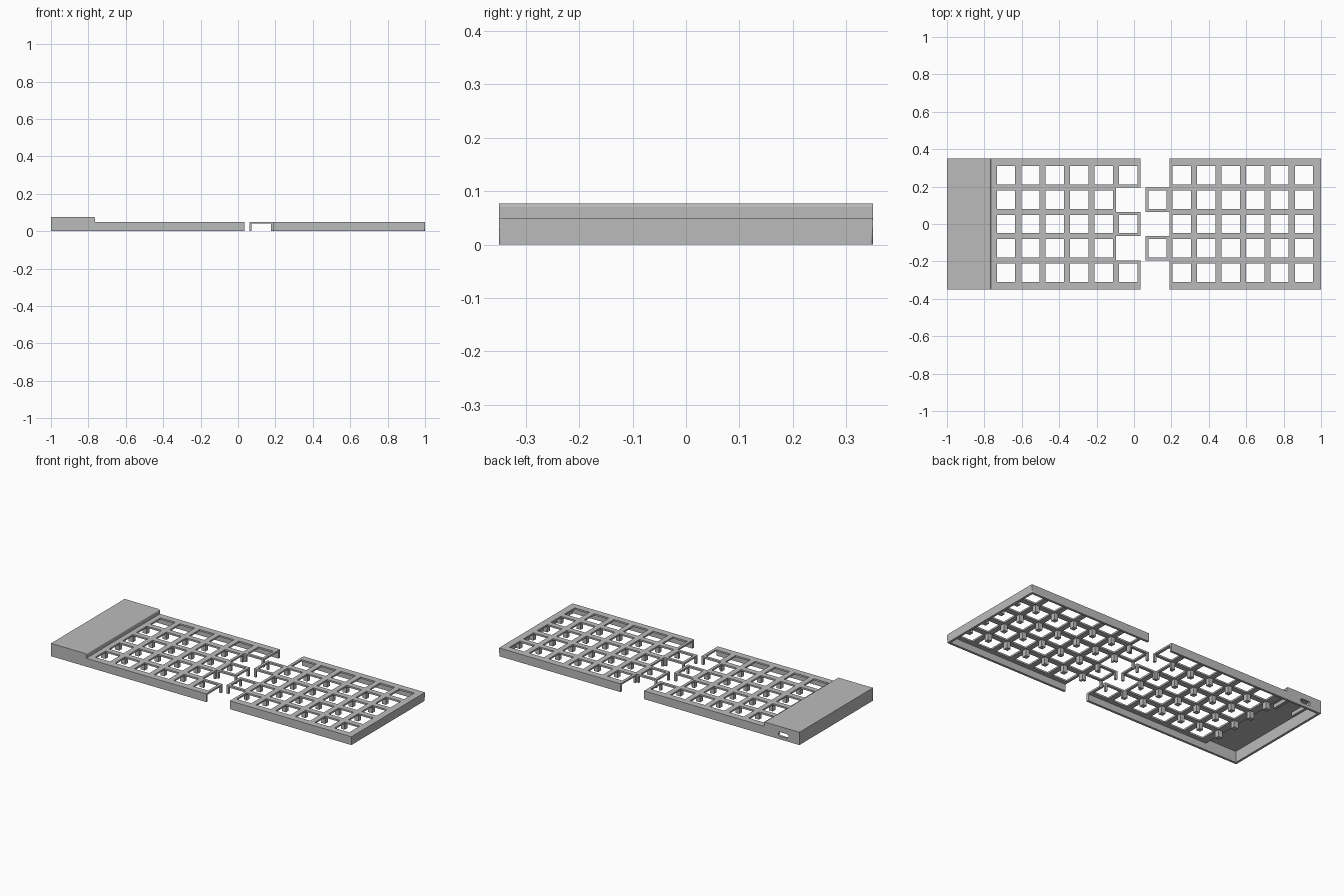
import bpy, bmesh, math

if "Cube" in bpy.data.objects:
    bpy.data.objects.remove(bpy.data.objects["Cube"])

# Overall sizes
PITCH, HOLE, POST = 0.1305, 0.098, 0.026
HALF_Y, WALL = 0.35, 0.014
PLATE_LO, PLATE_HI = 0.04, 0.05
LID_LO, LID_HI, LID_X = 0.067, 0.077, -0.765
RAILS = [(-0.965, -0.948), (-0.838, -0.821)]
RAIL_Y, RAIL_Z = 0.17, 0.045
ROWS = [(r - 2) * PITCH for r in range(5)]

grey = bpy.data.materials.new("case_grey")
grey.diffuse_color = (0.5, 0.5, 0.5, 1)
grey.use_nodes = True
grey.node_tree.nodes["Principled BSDF"].inputs["Base Color"].default_value = grey.diffuse_color


def make_object(name, bm):
    me = bpy.data.meshes.new(name)
    bm.to_mesh(me)
    bm.free()
    me.materials.append(grey)
    ob = bpy.data.objects.new(name, me)
    bpy.context.collection.objects.link(ob)
    return ob


def cuts(values):
    return sorted(set(round(v, 5) for v in values))


def block_solid(xs, ys, zs, solid):
    """Skin of all grid blocks whose centre lies in the solid."""
    axes = (xs, ys, zs)
    n = [len(a) - 1 for a in axes]
    filled = {(i, j, k) for i in range(n[0]) for j in range(n[1]) for k in range(n[2])
              if solid(*[(a[q] + a[q + 1]) / 2 for a, q in zip(axes, (i, j, k))])}
    bm = bmesh.new()
    verts = {}

    def vert(key):
        if key not in verts:
            verts[key] = bm.verts.new([a[q] for a, q in zip(axes, key)])
        return verts[key]

    for c in filled:
        for ax in range(3):
            for side in (0, 1):
                nb = list(c)
                nb[ax] += 2 * side - 1
                if tuple(nb) in filled:
                    continue
                u, v = (ax + 1) % 3, (ax + 2) % 3
                loop = []
                for du, dv in ((0, 0), (1, 0), (1, 1), (0, 1)):
                    p = list(c)
                    p[ax] += side
                    p[u] += du
                    p[v] += dv
                    loop.append(vert(tuple(p)))
                bm.faces.new(loop if side else loop[::-1])
    return bm


def round_edges(bm, rule, radius=0.007):
    edges = [e for e in bm.edges if rule(*e.verts)]
    bmesh.ops.bevel(bm, geom=edges, offset=radius, segments=4, profile=0.5, affect='EDGES')


def near(a, b):
    return abs(a - b) < 1e-4


def case_half(name, cols, x_lo, x_hi, inside):
    """Plate with key holes, outer walls and support posts at the hole corners."""
    h, p, g = HOLE / 2, POST / 2, PITCH / 2
    xs = [x_lo, x_hi, -1, -1 + WALL, LID_X - WALL, LID_X, 1 - WALL, 1] + [x for r in RAILS for x in r]
    ys = [s * (HALF_Y - t) for s in (-1, 1) for t in (0, WALL)] + [RAIL_Y]
    for c in cols:
        xs += [c - g, c - g + p, c - h, c + h, c + g - p, c + g]
    for r in ROWS:
        ys += [r - g, r - g + p, r - h, r + h, r + g - p, r + g]
    xs = [x for x in cuts(xs) if x_lo - 1e-4 <= x <= x_hi + 1e-4]
    zs = cuts([0, RAIL_Z, PLATE_LO, PLATE_HI, LID_LO, LID_HI])

    def solid(x, y, z):
        if not inside(x, y):
            return False
        # raised electronics box with board rails
        if x < LID_X:
            wall = abs(y) > HALF_Y - WALL or x < -1 + WALL
            rib = x > LID_X - WALL and z > PLATE_LO
            rail = any(a < x < b for a, b in RAILS) and y > RAIL_Y and z > RAIL_Z
            return wall or rib or rail or z > LID_LO
        if z > PLATE_HI:
            return False
        # outer walls
        if abs(y) > HALF_Y - WALL or x > 1 - WALL:
            return True
        # key plate
        dx = min(abs(x - c) for c in cols)
        dy = min(abs(y - r) for r in ROWS)
        if z > PLATE_LO:
            return not (dx < h and dy < h)
        # posts under the web crossings
        at_x = min(abs(x - c - s * g) for c in cols for s in (-1, 1)) < p
        at_y = min(abs(y - b * PITCH) for b in (-1.5, -0.5, 0.5, 1.5)) < p
        return at_x and at_y

    bm = block_solid(xs, cuts(ys), zs, solid)
    # rounded far corners and rounded box edge
    round_edges(bm, lambda a, b: near(a.co.x, 1) and near(b.co.x, 1)
                and near(abs(a.co.y), HALF_Y) and near(a.co.y, b.co.y))
    round_edges(bm, lambda a, b: all(near(v.co.x, LID_X) and near(v.co.z, LID_HI) for v in (a, b)))
    bmesh.ops.dissolve_limit(bm, angle_limit=0.002, verts=bm.verts[:], edges=bm.edges[:])
    return make_object(name, bm)


def notch_row(y):
    return PITCH / 2 < abs(y) < 1.5 * PITCH


# Left half: six columns, second and fourth rows one key shorter
left_cols = [-0.684 + PITCH * i for i in range(6)]
left_end = left_cols[-1] + PITCH / 2
left = case_half("left_case", left_cols, -1, left_end,
                 lambda x, y: x < (left_end - PITCH if notch_row(y) else left_end))

# Right half: six columns, second and fourth rows carry one extra key
right_cols = [0.256 + PITCH * i for i in range(-1, 6)]
right_start = right_cols[0] - PITCH / 2
right = case_half("right_case", right_cols, right_start, 1,
                  lambda x, y: x > (right_start if notch_row(y) else right_start + PITCH))

# Cable port: rounded slot through the back wall
bm = bmesh.new()
R, HALF_W = 0.0125, 0.034
ring = []
for i in range(18):
    a = -math.pi / 2 + math.pi * (i % 9) / 8 + (math.pi if i >= 9 else 0)
    cx = (HALF_W - R) * (1 if i < 9 else -1)
    ring.append(bm.verts.new((-0.893 + cx + R * math.cos(a), 0.32, 0.031 + R * math.sin(a))))
face = bm.faces.new(ring)
out = bmesh.ops.extrude_face_region(bm, geom=[face])
bmesh.ops.translate(bm, vec=(0, 0.06, 0),
                    verts=[v for v in out["geom"] if isinstance(v, bmesh.types.BMVert)])
bmesh.ops.recalc_face_normals(bm, faces=bm.faces[:])
cutter = make_object("port_cutter", bm)
cutter.hide_render = True
mod = left.modifiers.new("port", 'BOOLEAN')
mod.operation = 'DIFFERENCE'
mod.solver = 'EXACT'
mod.object = cutter
